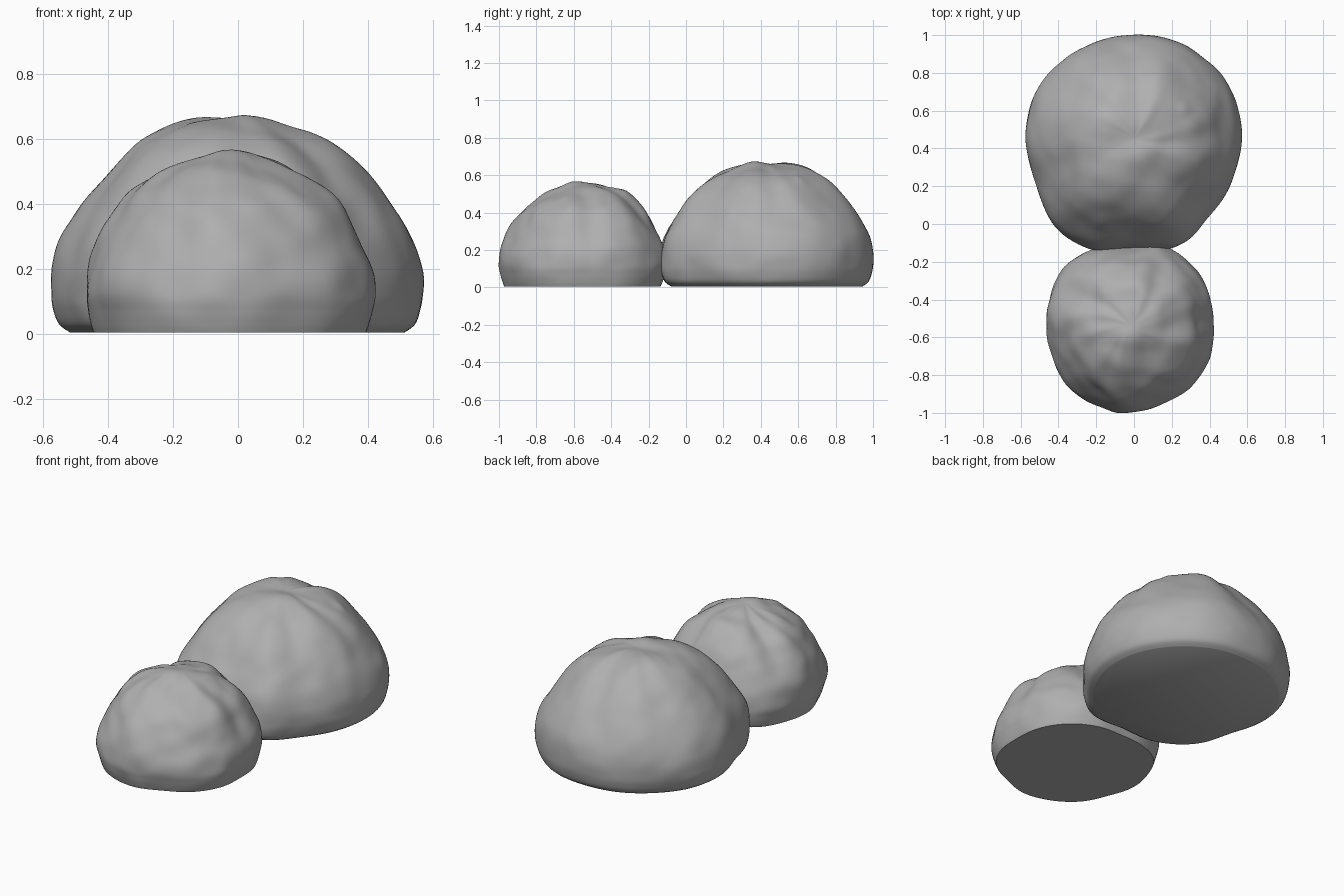
import bpy, bmesh, math
from mathutils import Vector, noise

if "Cube" in bpy.data.objects:
    bpy.data.objects.remove(bpy.data.objects["Cube"])

SEGMENTS, RINGS = 128, 72

grey = bpy.data.materials.new("dough_grey")
grey.diffuse_color = (0.43, 0.43, 0.43, 1)
grey.use_nodes = True
grey.node_tree.nodes["Principled BSDF"].inputs["Base Color"].default_value = grey.diffuse_color


def spline(p, t):
    """Catmull-Rom through four values or vectors."""
    a, b, c, d = p
    return 0.5 * (2 * b + (c - a) * t + (2 * a - 5 * b + 4 * c - d) * t * t
                  + (3 * b - a - 3 * c + d) * t ** 3)


def around(table, angle):
    """Smooth periodic lookup of the plan outline."""
    n = len(table)
    u = (angle / math.tau * n) % n
    i = int(u)
    return spline([table[(i + k) % n] for k in (-1, 0, 1, 2)], u - i)


def along(points, t):
    """Smooth open lookup along the side profile."""
    pts = [Vector(p) for p in points]
    n = len(pts)
    u = min(t, 0.99999) * (n - 1)
    i = int(u)
    return spline([pts[min(max(i + k, 0), n - 1)] for k in (-1, 0, 1, 2)], u - i)


def bun(name, centre, outline, profile, folds, bumps, lump, seed):
    """Revolved dumpling: outline radii, (radius, z) profile, pleats near the crown."""
    bm = bmesh.new()
    rings = []
    for j in range(RINGS):
        r, z = along(profile, j / (RINGS - 1))
        r = max(r, 0.004)
        ring = []
        for i in range(SEGMENTS):
            a = math.tau * i / SEGMENTS
            rad = around(outline, a) * r
            p = Vector((centre[0] + rad * math.cos(a), centre[1] + rad * math.sin(a), z))
            x, y = p.x, p.y
            # irregular pleats twist slightly and fade out at the crown and foot
            twist = a + 0.5 * (1 - r)
            weight = max(0, r * r * (1 - r)) * 6.75 * min(1, z / 0.3)
            vary = 0.6 + noise.noise(Vector((math.cos(a), math.sin(a), seed)) * 1.5)
            d = sum(amp * math.cos(k * twist + ph) for k, amp, ph in folds) * weight * vary
            s = Vector((seed, 0, 0))
            d += (lump * noise.noise(p * 4 + s)
                  + 0.5 * lump * noise.noise(p * 9 + s)) * min(1, z / 0.12)
            out = min(1, 1.2 * r) * 0.7
            p += Vector((out * math.cos(a), out * math.sin(a), 1 - 0.75 * r * r)) * d
            if z > 0.25:
                for bx, by, size, h in bumps:
                    q = ((x - bx) ** 2 + (y - by) ** 2) / size ** 2
                    p.z += h * math.exp(-q) * min(1, (z - 0.25) / 0.1)
            ring.append(bm.verts.new(p))
        rings.append(ring)
    for lo, hi in zip(rings, rings[1:]):
        for i in range(SEGMENTS):
            k = (i + 1) % SEGMENTS
            bm.faces.new((lo[i], lo[k], hi[k], hi[i]))
    # flat base and tiny crown cap
    bm.faces.new(rings[0][::-1])
    bm.faces.new(rings[-1])
    mesh = bpy.data.meshes.new(name)
    bm.to_mesh(mesh)
    bm.free()
    mesh.materials.append(grey)
    ob = bpy.data.objects.new(name, mesh)
    bpy.context.collection.objects.link(ob)
    bpy.ops.object.select_all(action='DESELECT')
    ob.select_set(True)
    bpy.context.view_layer.objects.active = ob
    bpy.ops.object.shade_smooth_by_angle(angle=math.radians(60))
    return ob


# Large bun at the back
bun("large_bun", (0, 0.45),
    [.57, .575, .57, .565, .55, .555, .56, .575,
     .575, .565, .625, .625, .58, .615, .57, .565],
    [(.90, .006), (.955, .03), (.985, .07), (1, .12), (.995, .2), (.95, .29),
     (.85, .385), (.73, .475), (.58, .56), (.43, .615), (.28, .645), (.13, .656), (0, .655)],
    [(5, .009, .4), (8, .007, 1.7), (13, .003, .2)],
    [(.04, .37, .08, .02), (-.17, .58, .10, .02), (.27, .61, .035, .012)],
    0.014, 3.1)

# Small bun at the front
bun("small_bun", (-0.02, -0.54),
    [.44, .455, .46, .45, .43, .45, .47, .455,
     .45, .435, .455, .46, .46, .44, .455, .455],
    [(.94, .006), (.96, .03), (.985, .07), (1, .12), (.975, .2), (.915, .27),
     (.84, .335), (.755, .395), (.65, .445), (.51, .49), (.36, .52), (.18, .538), (0, .54)],
    [(5, .010, 2.0), (8, .008, .6), (12, .004, 1.1)],
    [(.02, -.29, .09, .035), (-.02, -.6, .09, .014), (.12, -.68, .10, -.02)],
    0.022, 8.4)
